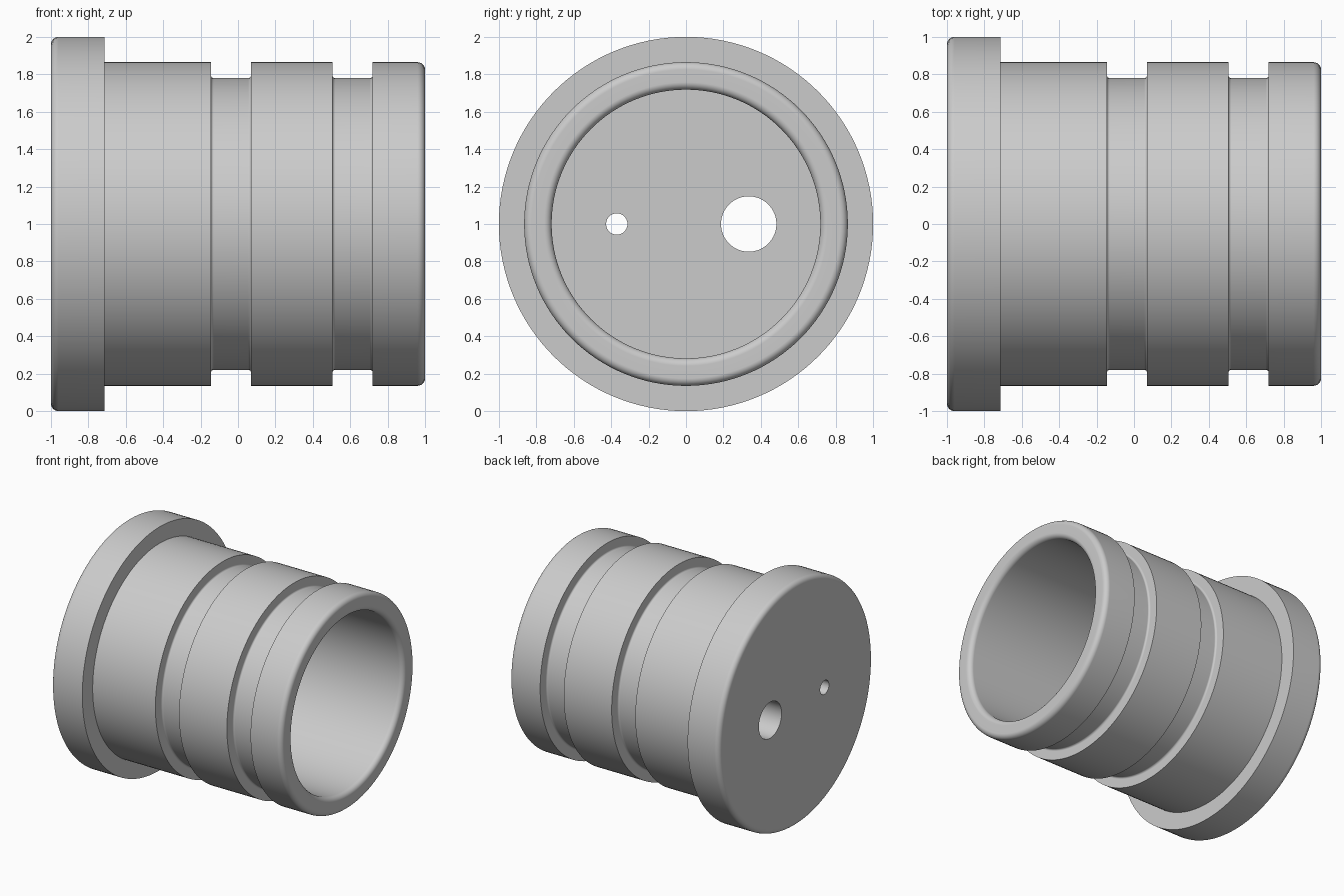
import bpy, bmesh
from math import pi, radians
from mathutils import Vector, Matrix

cube = bpy.data.objects.get("Cube")
if cube:
    bpy.data.objects.remove(cube, do_unlink=True)

grey = bpy.data.materials.new("satin grey")
grey.use_nodes = True
colour = (0.6, 0.6, 0.6, 1)
grey.diffuse_color = colour
grey.node_tree.nodes["Principled BSDF"].inputs["Base Color"].default_value = colour

AXIS = Vector((0, 0, 1))  # the sleeve lies along x, one unit above the ground


def rounded(points, steps=6):
    """Round each (x, radius, fillet) corner with a tangent arc."""
    out = []
    for i, (x, r, fillet) in enumerate(points):
        p = Vector((x, r))
        if fillet == 0:
            out.append(p)
            continue
        a = (Vector(points[i - 1][:2]) - p).normalized()
        b = (Vector(points[i + 1][:2]) - p).normalized()
        centre = p + (a + b) * fillet
        for k in range(steps + 1):
            t = k / steps * pi / 2
            from_centre = -b * math_cos(t) - a * math_sin(t)
            out.append(centre + from_centre * fillet)
    return out


def math_cos(t):
    return Matrix.Rotation(t, 2)[0][0]


def math_sin(t):
    return Matrix.Rotation(t, 2)[1][0]


def lathe(name, profile, sides=128):
    """Spin an (x, radius) profile around the x axis and cap both ends."""
    bm = bmesh.new()
    rings = []
    for x, r in profile:
        rings.append([bm.verts.new(AXIS + Vector((x, r * math_cos(2 * pi * k / sides),
                                                  r * math_sin(2 * pi * k / sides))))
                      for k in range(sides)])
    for low, high in zip(rings, rings[1:]):
        for k in range(sides):
            n = (k + 1) % sides
            bm.faces.new((low[k], low[n], high[n], high[k]))
    bm.faces.new(rings[0])
    bm.faces.new(rings[-1])
    bmesh.ops.recalc_face_normals(bm, faces=bm.faces)
    mesh = bpy.data.meshes.new(name)
    bm.to_mesh(mesh)
    bm.free()
    mesh.materials.append(grey)
    obj = bpy.data.objects.new(name, mesh)
    bpy.context.collection.objects.link(obj)
    return obj


# Outer wall from the closed end to the open end, then back down the bore
outline = [(-1, 0.955, 0), (-1, 1, 0.04), (-0.715, 1, 0), (-0.715, 0.865, 0)]
for start, end in ((-0.145, 0.07), (0.505, 0.72)):
    outline += [(start, 0.865, 0), (start, 0.78, 0.015),
                (end, 0.78, 0.015), (end, 0.865, 0)]
outline += [(1, 0.865, 0.04), (1, 0.718, 0.04), (-0.715, 0.718, 0)]
sleeve = lathe("grooved_sleeve", rounded(outline))

# Two holes through the closed end
for name, y, radius in (("small_hole", -0.37, 0.057), ("large_hole", 0.335, 0.148)):
    cutter = lathe(name + "_cutter", [(-1.2, radius), (-0.5, radius)], 64)
    cutter.data.transform(Matrix.Translation((0, y, 0)))
    cutter.hide_render = True
    cut = sleeve.modifiers.new(name, 'BOOLEAN')
    cut.operation = 'DIFFERENCE'
    cut.solver = 'EXACT'
    cut.object = cutter
    bpy.context.view_layer.objects.active = sleeve
    bpy.ops.object.modifier_apply(modifier=cut.name)
    bpy.data.objects.remove(cutter, do_unlink=True)

# Smooth walls, crisp edges and flat ends
bpy.ops.object.select_all(action='DESELECT')
sleeve.select_set(True)
bpy.context.view_layer.objects.active = sleeve
bpy.ops.object.shade_smooth_by_angle(angle=radians(30))
weighted = sleeve.modifiers.new("flat_ends", 'WEIGHTED_NORMAL')
weighted.keep_sharp = True
